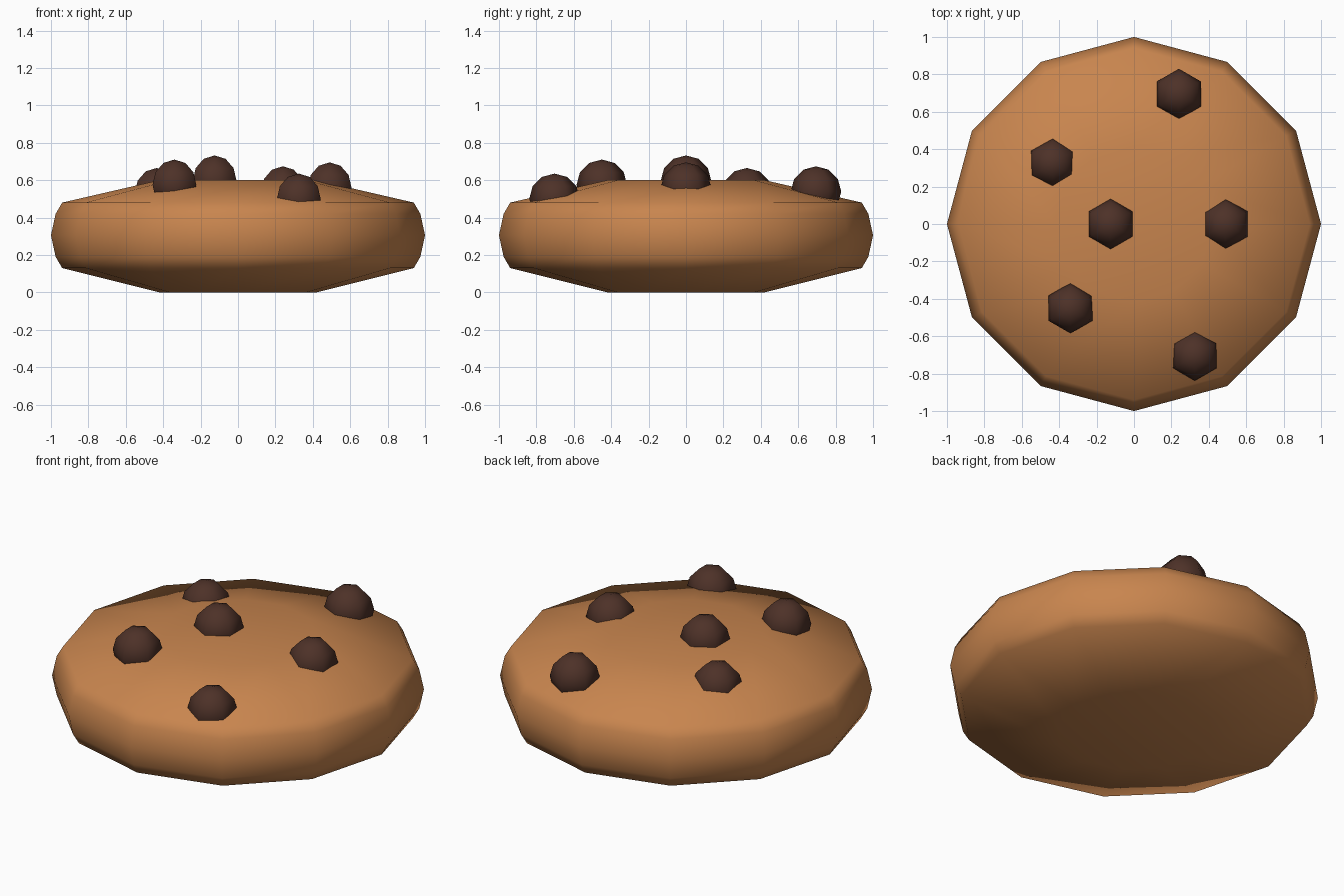
import bpy, bmesh, math

if "Cube" in bpy.data.objects:
    bpy.data.objects.remove(bpy.data.objects["Cube"])


def material(name, colour):
    m = bpy.data.materials.new(name)
    m.diffuse_color = (*colour, 1)
    m.use_nodes = True
    m.node_tree.nodes["Principled BSDF"].inputs["Base Color"].default_value = m.diffuse_color
    return m


def lathe(name, profile, sides, mat, location=(0, 0, 0), turn=0.0):
    """Spin (radius, z) points about z; zero radius makes a pole, open ends get flat caps."""
    bm = bmesh.new()
    rings = []
    for r, z in profile:
        if r == 0:
            rings.append([bm.verts.new((0, 0, z))] * sides)
        else:
            angles = [turn + 2 * math.pi * i / sides for i in range(sides)]
            rings.append([bm.verts.new((r * math.cos(a), r * math.sin(a), z)) for a in angles])
    for low, high in zip(rings, rings[1:]):
        for i in range(sides):
            j = (i + 1) % sides
            quad = [low[i], low[j], high[j], high[i]]
            bm.faces.new(list(dict.fromkeys(quad)))
    if profile[0][0] > 0:
        bm.faces.new(rings[0][::-1])
    if profile[-1][0] > 0:
        bm.faces.new(rings[-1])
    bmesh.ops.recalc_face_normals(bm, faces=bm.faces)
    for f in bm.faces:
        f.smooth = True
    mesh = bpy.data.meshes.new(name)
    bm.to_mesh(mesh)
    bm.free()
    mesh.materials.append(mat)
    obj = bpy.data.objects.new(name, mesh)
    obj.location = location
    bpy.context.collection.objects.link(obj)
    return obj


dough = material("baked dough", (0.58, 0.235, 0.077))
chocolate = material("dark chocolate", (0.075, 0.031, 0.021))

# Biscuit: twelve-sided disc with a rounded rim and flat centre
lathe("biscuit", [(0.42, 0), (0.94, 0.13), (0.975, 0.19), (1, 0.305),
                  (0.975, 0.42), (0.94, 0.48), (0.42, 0.6)], 12, dough)

# Chocolate chips: six-sided balls half sunk into the top
R = 0.135
ball = [(0 if k in (0, 6) else R * math.sin(math.pi * k / 6),
         -R * math.cos(math.pi * k / 6)) for k in range(7)]
chips = [(-0.125, 0, 0.597), (0.49, 0, 0.56), (-0.34, -0.45, 0.575),
         (0.24, 0.695, 0.539), (-0.435, 0.325, 0.53), (0.325, -0.703, 0.5)]
for n, place in enumerate(chips, 1):
    lathe(f"chocolate_chip_{n}", ball, 6, chocolate, place, math.pi / 2)
